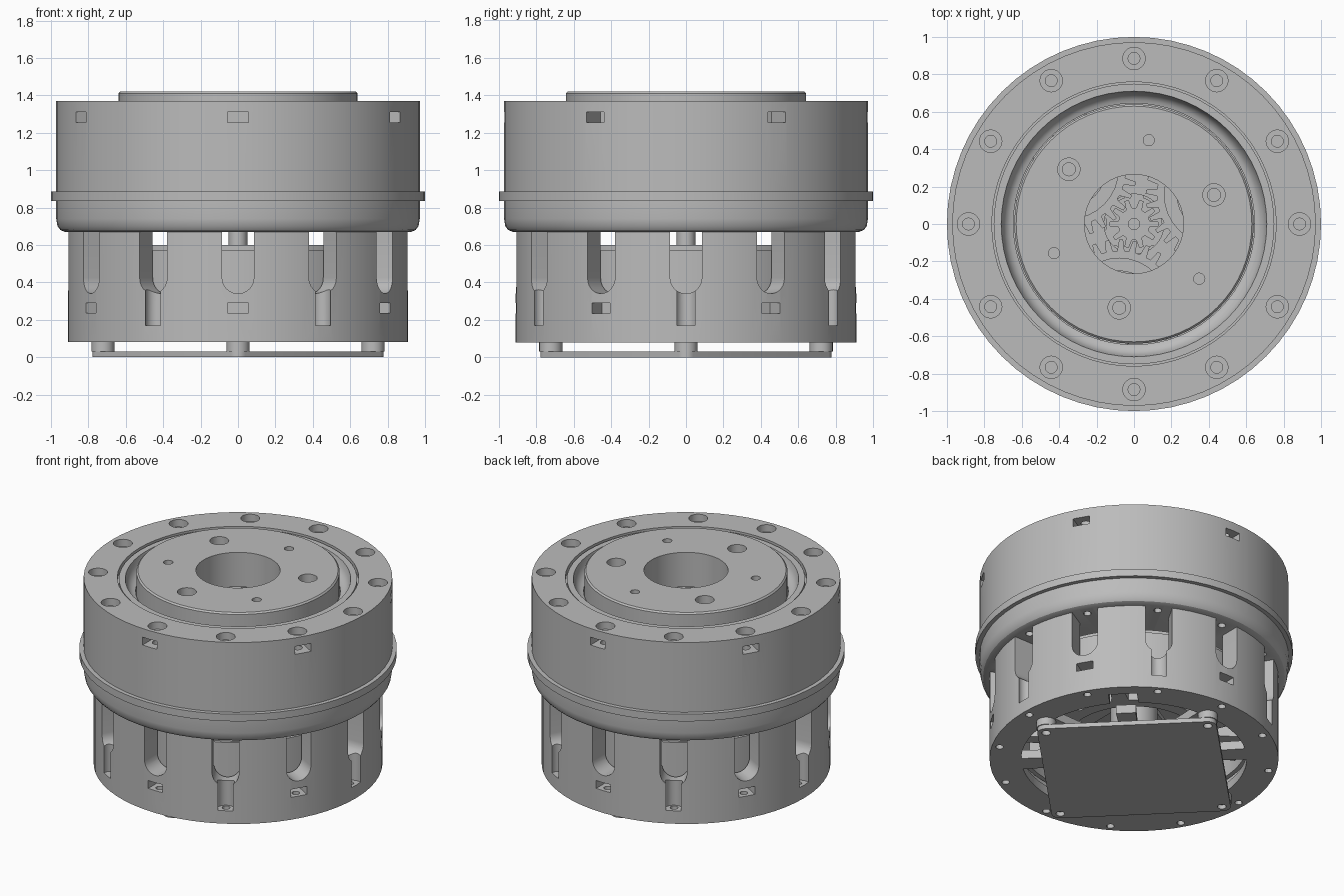
import bpy
import bmesh
from math import sin, cos, pi, radians
from mathutils import Matrix

if "Cube" in bpy.data.objects:
    bpy.data.objects.remove(bpy.data.objects["Cube"])

grey = bpy.data.materials.new("plain_grey")
grey.use_nodes = True
grey.diffuse_color = (0.5, 0.5, 0.5, 1)
grey.node_tree.nodes["Principled BSDF"].inputs["Base Color"].default_value = (0.5, 0.5, 0.5, 1)

# Maps outline (tangent, up) and extrusion (outward) to the +x direction
RADIAL = Matrix(((0, 0, 1, 0), (1, 0, 0, 0), (0, 1, 0, 0), (0, 0, 0, 1)))


def turn(deg):
    return Matrix.Rotation(radians(deg), 4, 'Z')


def around(angles, inner):
    return [turn(a) @ inner for a in angles]


def out(r):
    return Matrix.Translation((r, 0, 0))


def arc(r, a0, a1, n, cx=0, cy=0):
    steps = [radians(a0 + (a1 - a0) * i / n) for i in range(n + 1)]
    return [(cx + r * cos(t), cy + r * sin(t)) for t in steps]


def circle(r, n=24):
    return arc(r, 0, 360, n)[:-1]


def rect(u, v0, v1):
    return [(-u, v0), (u, v0), (u, v1), (-u, v1)]


def gear_outline(teeth, root, tip, phase=0):
    pts = []
    for i in range(teeth):
        for off, r in ((-.31, root), (-.14, tip), (.14, tip), (.31, root)):
            t = radians(phase) + 2 * pi * (i + off) / teeth
            pts.append((r * cos(t), r * sin(t)))
    return pts


def to_object(name, bm):
    bmesh.ops.recalc_face_normals(bm, faces=bm.faces)
    mesh = bpy.data.meshes.new(name)
    bm.to_mesh(mesh)
    bm.free()
    mesh.materials.append(grey)
    obj = bpy.data.objects.new(name, mesh)
    bpy.context.collection.objects.link(obj)
    return obj


def prism(name, outline, z0, z1, places=(Matrix(),)):
    """Extruded outline, repeated at every placement."""
    bm = bmesh.new()
    n = len(outline)
    for m in places:
        low, high = [[bm.verts.new(m @ Matrix.Translation((x, y, z)).translation)
                      for x, y in outline] for z in (z0, z1)]
        bm.faces.new(low[::-1])
        bm.faces.new(high)
        for i in range(n):
            j = (i + 1) % n
            bm.faces.new((low[i], low[j], high[j], high[i]))
    return to_object(name, bm)


def lathe(name, profile, seg=64):
    """Closed (radius, height) profile turned about z."""
    bm = bmesh.new()
    rings = [[bm.verts.new((r * cos(2 * pi * i / seg), r * sin(2 * pi * i / seg), z))
              for r, z in profile] for i in range(seg)]
    n = len(profile)
    for i in range(seg):
        a, b = rings[i], rings[(i + 1) % seg]
        for k in range(n):
            m = (k + 1) % n
            bm.faces.new((a[k], b[k], b[m], a[m]))
    return to_object(name, bm)


def activate(obj):
    bpy.ops.object.select_all(action='DESELECT')
    obj.select_set(True)
    bpy.context.view_layer.objects.active = obj


def cut(obj, *cutters):
    for c in cutters:
        mod = obj.modifiers.new("cut", 'BOOLEAN')
        mod.operation = 'DIFFERENCE'
        mod.solver = 'EXACT'
        mod.object = c
        activate(obj)
        bpy.ops.object.modifier_apply(modifier=mod.name)
        bpy.data.objects.remove(c)


TWELVE = range(0, 360, 30)
CHANNELS = range(0, 360, 60)
POCKETS = range(30, 390, 60)
THIRDS = (20, 140, 260)

# Lower motor housing: wall and floor with vents, screw channels, nut pockets
lower = lathe("lower_housing", [(.16, .08), (.91, .08), (.91, .67), (.77, .67),
                                (.77, .14), (.16, .14)])
slot = [(.085, .75)] + arc(.085, 0, -180, 12, 0, .425) + [(-.085, .75)]
vent = arc(.71, -17, 17, 10) + arc(.32, 13, -13, 6)
cut(lower,
    prism("c1", slot, .7, 1.1, around(TWELVE, RADIAL)),
    prism("c2", circle(.055), .17, .5, around(CHANNELS, out(.88))),
    prism("c3", rect(.055, .235, .29), .8, 1.1, around(POCKETS, RADIAL)),
    prism("c4", circle(.025, 12), .02, .25, around(TWELVE, out(.86))),
    prism("c5", vent, 0, .2, around(range(0, 360, 45), turn(22.5))),
    prism("c6", rect(.09, .02, .3), .58, .82, [turn(45) @ RADIAL]))

# Upper gearbox housing with flared foot, flange and bearing groove
upper = lathe("upper_housing", [
    (.16, .67), (.925, .67), (.95, .68), (.965, .7), (.972, .74), (.972, .835),
    (1, .835), (1, .885), (.972, .885), (.972, 1.37),
    (.76, 1.37), (.76, 1.335), (.75, 1.335), (.75, 1.36), (.71, 1.36),
    (.70, 1.32), (.685, 1.295), (.665, 1.28), (.645, 1.275),
    (.645, 1.18), (.84, 1.18), (.84, .74), (.16, .74)])
cut(upper,
    prism("c1", circle(.06), 1.32, 1.5, around(TWELVE, out(.885))),
    prism("c2", circle(.032, 16), 1.21, 1.5, around(TWELVE, out(.885))),
    prism("c3", rect(.055, 1.255, 1.31), .82, 1.1, around(POCKETS, RADIAL)),
    prism("c4", circle(.025, 12), .6, .72, around(TWELVE, out(.86))))

# Output disc with central bore and bolt holes
disc = lathe("output_disc", [(.265, 1.18), (.64, 1.18), (.64, 1.41), (.63, 1.42), (.265, 1.42)])
cut(disc,
    prism("c1", circle(.06), 1.36, 1.5, around(THIRDS, out(.455))),
    prism("c2", circle(.035, 16), 1.1, 1.5, around(THIRDS, out(.455))),
    prism("c3", circle(.03, 16), 1.3, 1.5, around((80, 200, 320), out(.455))))

# Planetary gears
SUN, PLANET = 10, 31
sun = prism("sun_gear", gear_outline(SUN, .085, .132), .8, 1.12)
cut(sun, prism("c1", circle(.03, 16), 1.0, 1.2))
gears = [sun]
for a in THIRDS:
    pitch = 360 / SUN
    e = round(a / pitch) * pitch - a
    phase = a + 180 - e * SUN / PLANET + 180 / PLANET
    gear = prism("planet_gear", gear_outline(PLANET, .305, .365, phase), .82, 1.1)
    cut(gear, prism("c1", circle(.265, 32), 1.04, 1.2))
    gear.location = (turn(a) @ out(.455)).translation
    hub = prism("planet_hub", circle(.2, 32), 1.0, 1.16)
    hub.location = gear.location
    gears += [gear, hub]

# Rotor bell, its spokes and shaft, and the stator inside
rotor = [
    lathe("rotor_bell", [(.72, .2), (.75, .2), (.75, .57), (.73, .57),
                         (.73, .6), (.63, .6), (.63, .56), (.72, .56)]),
    prism("rotor_spokes", rect(.05, .56, .595), .1, .66, around(range(30, 390, 60), RADIAL)),
    prism("rotor_hub", circle(.15, 32), .16, .6),
    prism("drive_shaft", circle(.05), .5, .8)]
stator = prism("stator", gear_outline(18, .5, .69), .22, .5)
cut(stator, prism("c1", circle(.42, 36), .1, .6))

# Circuit board hung on standoffs, corners on the axes
S, C = .511, .055
outline = []
for k, (cx, cy) in enumerate(((S, S), (-S, S), (-S, -S), (S, -S))):
    outline += arc(C, 90 * k, 90 * k + 90, 6, cx, cy)
board = prism("circuit_board", outline, 0, .03, [turn(45)])
quarters = range(0, 360, 90)
cut(board, prism("c1", circle(.028, 16), -.1, .1, around(quarters, out(.722))))
standoffs = prism("board_standoffs", circle(.062), .03, .08, around(quarters, out(.722)))

# Smooth round walls, keep edges crisp
for obj in [lower, upper, disc, board, standoffs, stator] + rotor + gears:
    activate(obj)
    bpy.ops.object.shade_smooth_by_angle(angle=radians(30))
